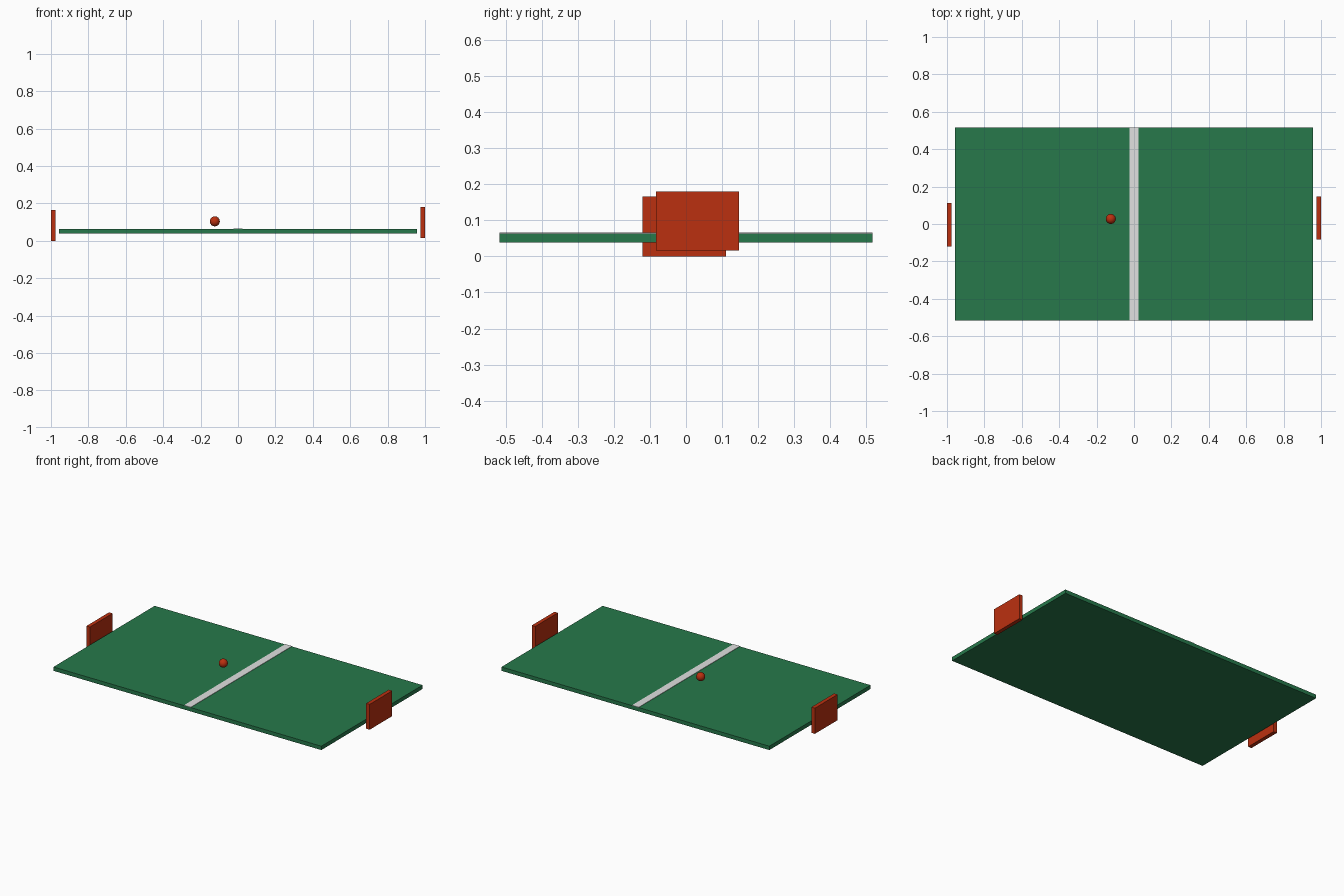
import bpy

if "Cube" in bpy.data.objects:
    bpy.data.objects.remove(bpy.data.objects["Cube"])


def material(name, rgb):
    m = bpy.data.materials.new(name)
    m.diffuse_color = (*rgb, 1)
    m.use_nodes = True
    m.node_tree.nodes["Principled BSDF"].inputs["Base Color"].default_value = m.diffuse_color
    return m


green = material("table green", (0.02, 0.19, 0.07))
white = material("line white", (0.75, 0.75, 0.75))
red = material("paddle red", (0.5, 0.03, 0.005))


def box(name, lo, hi, mat):
    """Box between two opposite corners."""
    bpy.ops.mesh.primitive_cube_add(size=1)
    ob = bpy.context.object
    ob.name = name
    ob.location = [(a + b) / 2 for a, b in zip(lo, hi)]
    ob.scale = [b - a for a, b in zip(lo, hi)]
    bpy.ops.object.transform_apply(location=True, rotation=False, scale=True)
    ob.data.materials.append(mat)


# Table top and its painted centre line
box("table_top", (-0.958, -0.517, 0.039), (0.958, 0.517, 0.064), green)
box("centre_line", (-0.024, -0.517, 0.064), (0.024, 0.517, 0.0665), white)

# Paddles floating off each end
box("left_paddle", (-1, -0.121, 0), (-0.975, 0.111, 0.166), red)
box("right_paddle", (0.975, -0.083, 0.016), (1, 0.147, 0.18), red)

# Ball above the table
bpy.ops.mesh.primitive_uv_sphere_add(segments=16, ring_count=8, radius=0.027,
                                     location=(-0.124, 0.027, 0.104))
ball = bpy.context.object
ball.name = "ball"
ball.data.materials.append(red)
bpy.ops.object.shade_smooth_by_angle()
